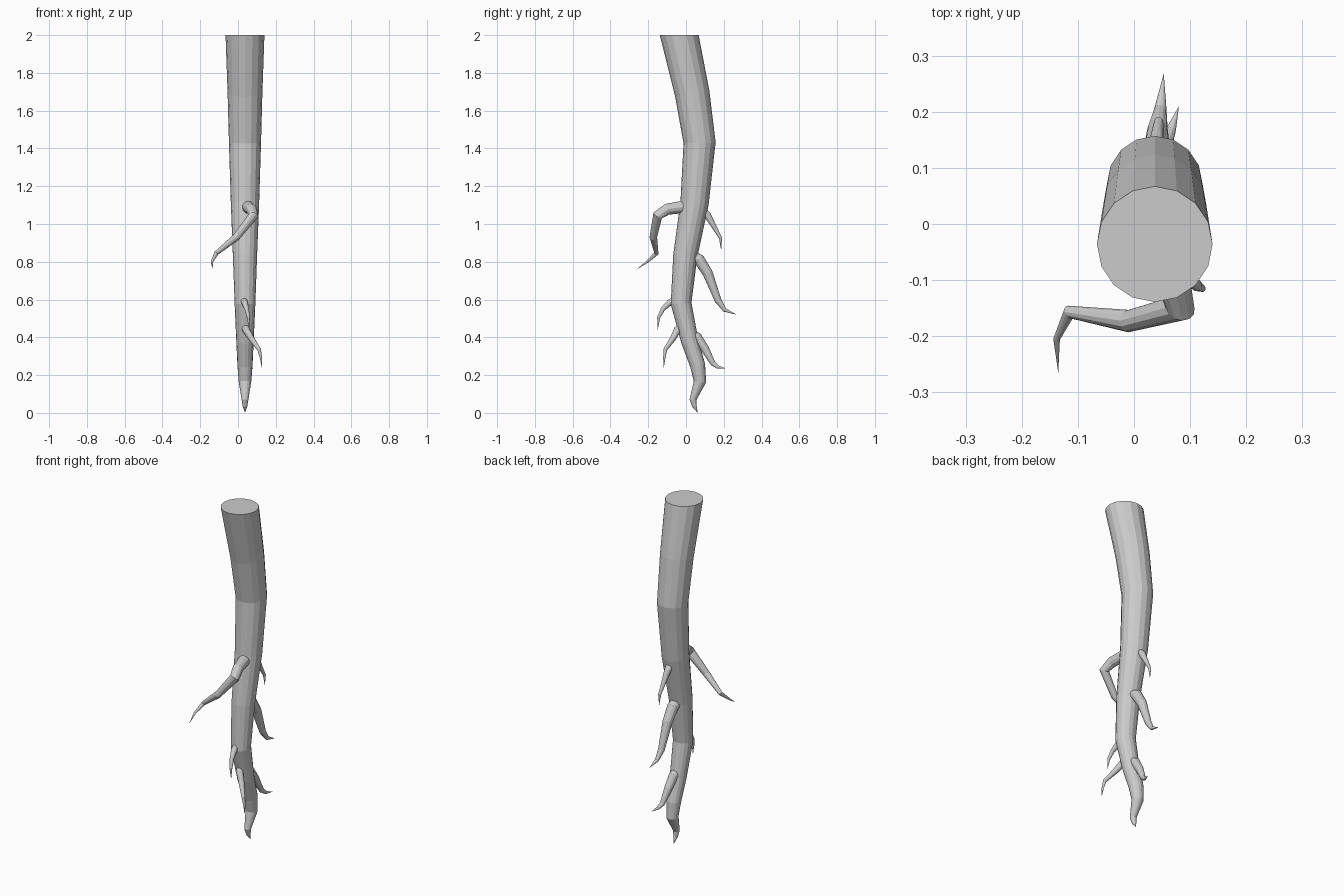
import bpy, bmesh, math
from mathutils import Vector


def tube(name, path, sides, flat_start=False):
    """Tapered tube through (x, y, z, radius) points; ends in a point."""
    pts = [Vector(p[:3]) for p in path]
    bm = bmesh.new()
    rings = []
    side = Vector((1, 0, 0)) if abs((pts[1] - pts[0]).normalized().x) < 0.8 else Vector((0, 1, 0))
    for i in range(len(pts) - 1):
        t = (pts[i + 1] - pts[i]).normalized()
        if i:
            t = (t + (pts[i] - pts[i - 1]).normalized()).normalized()
        elif flat_start:
            t = Vector((0, 0, -1))
        # carry the ring direction along the path
        side = (side - t * side.dot(t)).normalized()
        up = t.cross(side)
        ring = []
        for k in range(sides):
            a = 2 * math.pi * k / sides
            ring.append(bm.verts.new(pts[i] + (side * math.cos(a) + up * math.sin(a)) * path[i][3]))
        rings.append(ring)
    tip = bm.verts.new(pts[-1])
    bm.faces.new(rings[0])
    for a, b in zip(rings, rings[1:]):
        for k in range(sides):
            j = (k + 1) % sides
            bm.faces.new((a[k], a[j], b[j], b[k]))
    for k in range(sides):
        bm.faces.new((rings[-1][k], rings[-1][(k + 1) % sides], tip))
    bmesh.ops.recalc_face_normals(bm, faces=bm.faces)
    me = bpy.data.meshes.new(name)
    bm.to_mesh(me)
    bm.free()
    ob = bpy.data.objects.new(name, me)
    bpy.context.collection.objects.link(ob)
    return ob


# Main root, bending in the y-z plane
X = 0.037
main = [(-0.036, 2.0, 0.103), (0.033, 1.69, 0.092), (0.072, 1.43, 0.085),
        (0.045, 1.11, 0.075), (-0.004, 0.83, 0.064), (-0.026, 0.58, 0.055),
        (0.02, 0.38, 0.046), (0.062, 0.25, 0.040), (0.074, 0.165, 0.033),
        (0.037, 0.07, 0.018), (0.045, 0.035, 0.012), (0.062, 0.0, 0)]
tube("main_root", [(X, y, z, r) for y, z, r in main], 16, True)

# Side roots
side_roots = {
    "front_large_root": [(0.045, 0.02, 1.095, 0.034), (0.07, -0.10, 1.078, 0.030),
                         (0.082, -0.15, 1.045, 0.027), (-0.01, -0.173, 0.93, 0.020),
                         (-0.115, -0.157, 0.845, 0.012), (-0.138, -0.205, 0.80, 0.006),
                         (-0.135, -0.265, 0.757, 0)],
    "back_upper_root": [(0.037, 0.07, 1.09, 0.022), (0.038, 0.115, 1.045, 0.019),
                        (0.041, 0.155, 0.975, 0.012), (0.044, 0.183, 0.925, 0.008),
                        (0.045, 0.186, 0.86, 0)],
    "back_middle_root": [(0.037, 0.02, 0.83, 0.033), (0.038, 0.07, 0.81, 0.031),
                         (0.04, 0.115, 0.74, 0.027), (0.042, 0.17, 0.595, 0.018),
                         (0.047, 0.205, 0.545, 0.011), (0.053, 0.268, 0.52, 0)],
    "back_lower_root": [(0.037, 0.02, 0.42, 0.027), (0.04, 0.06, 0.40, 0.026),
                        (0.045, 0.10, 0.34, 0.022), (0.055, 0.143, 0.262, 0.014),
                        (0.066, 0.168, 0.243, 0.009), (0.08, 0.21, 0.235, 0)],
    "front_small_root": [(0.03, -0.05, 0.60, 0.019), (0.035, -0.085, 0.585, 0.017),
                         (0.046, -0.122, 0.55, 0.012), (0.055, -0.145, 0.505, 0.008),
                         (0.060, -0.15, 0.44, 0)],
    "front_lower_root": [(0.035, -0.01, 0.47, 0.022), (0.042, -0.045, 0.44, 0.020),
                         (0.07, -0.068, 0.395, 0.016), (0.112, -0.11, 0.335, 0.010),
                         (0.122, -0.115, 0.29, 0.006), (0.126, -0.118, 0.238, 0)],
}
for name, path in side_roots.items():
    tube(name, path, 12)
